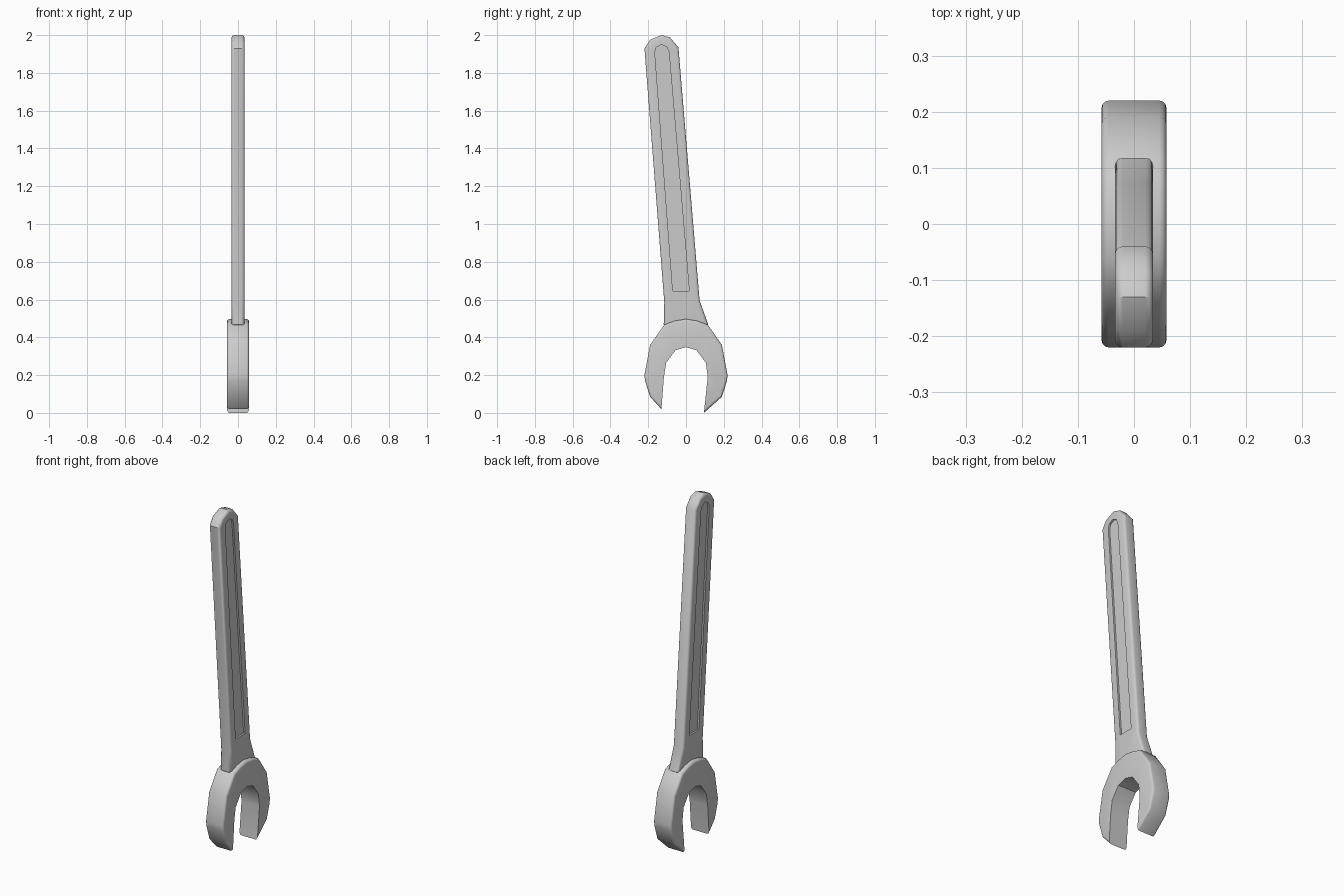
import bpy, bmesh

if "Cube" in bpy.data.objects:
    bpy.data.objects.remove(bpy.data.objects["Cube"])


def plate(name, outline, x0, x1, bevel=0.0, bevel_count=0, segments=3):
    """Extrude a (y, z) outline from x0 to x1, rounding the first bevel_count rim edges."""
    bm = bmesh.new()
    n = len(outline)
    rims = [[bm.verts.new((x, y, z)) for y, z in outline] for x in (x0, x1)]
    for rim in rims:
        bm.faces.new(rim)
    for i in range(n):
        j = (i + 1) % n
        bm.faces.new((rims[0][i], rims[0][j], rims[1][j], rims[1][i]))
    bmesh.ops.recalc_face_normals(bm, faces=bm.faces)
    if bevel:
        edges = [bm.edges.get((r[i], r[(i + 1) % n])) for r in rims for i in range(bevel_count)]
        bmesh.ops.bevel(bm, geom=edges, offset=bevel, offset_type='OFFSET', segments=segments,
                        profile=0.5, affect='EDGES', clamp_overlap=True)
    mesh = bpy.data.meshes.new(name)
    bm.to_mesh(mesh)
    bm.free()
    obj = bpy.data.objects.new(name, mesh)
    bpy.context.collection.objects.link(obj)
    return obj


def smooth(obj):
    bpy.ops.object.select_all(action='DESELECT')
    obj.select_set(True)
    bpy.context.view_layer.objects.active = obj
    bpy.ops.object.shade_smooth_by_angle(angle=0.61)


# Open jaw head: outer edge first, then the mouth
outer = [(-0.13, 0.02), (-0.19, 0.085), (-0.217, 0.17), (-0.22, 0.2), (-0.19, 0.36),
         (-0.115, 0.467), (-0.06, 0.487), (0, 0.497), (0.06, 0.487), (0.115, 0.467),
         (0.19, 0.36), (0.22, 0.2), (0.217, 0.17), (0.19, 0.085), (0.095, 0.0)]
mouth = [(0.115, 0.19), (0.105, 0.265), (0.055, 0.332), (0, 0.348),
         (-0.055, 0.332), (-0.105, 0.265), (-0.117, 0.19)]
head = plate("jaw_head", outer + mouth, -0.058, 0.058, 0.013, len(outer) - 1)
smooth(head)

# Slanted handle with a flared root tucked into the head
grip = [(-0.08, 0.42), (-0.118, 0.467), (-0.115, 0.585), (-0.22, 1.93), (-0.19, 1.975),
        (-0.13, 2.0), (-0.085, 1.988), (-0.04, 1.935), (0.072, 0.595), (0.118, 0.467),
        (0.08, 0.42)]
handle = plate("handle", grip, -0.034, 0.034, 0.014, len(grip) - 1)

# Long shallow groove in both faces of the handle
groove = [(-0.07, 0.645), (-0.165, 1.91), (-0.157, 1.935), (-0.13, 1.95),
          (-0.102, 1.937), (-0.09, 1.91), (0.017, 0.645)]
for side in (-1, 1):
    cutter = plate("groove_cutter", groove, side * 0.024, side * 0.06)
    cutter.hide_render = True
    mod = handle.modifiers.new("groove", 'BOOLEAN')
    mod.operation = 'DIFFERENCE'
    mod.solver = 'EXACT'
    mod.object = cutter
    bpy.context.view_layer.objects.active = handle
    bpy.ops.object.modifier_apply(modifier=mod.name)
    bpy.data.objects.remove(cutter)
smooth(handle)
